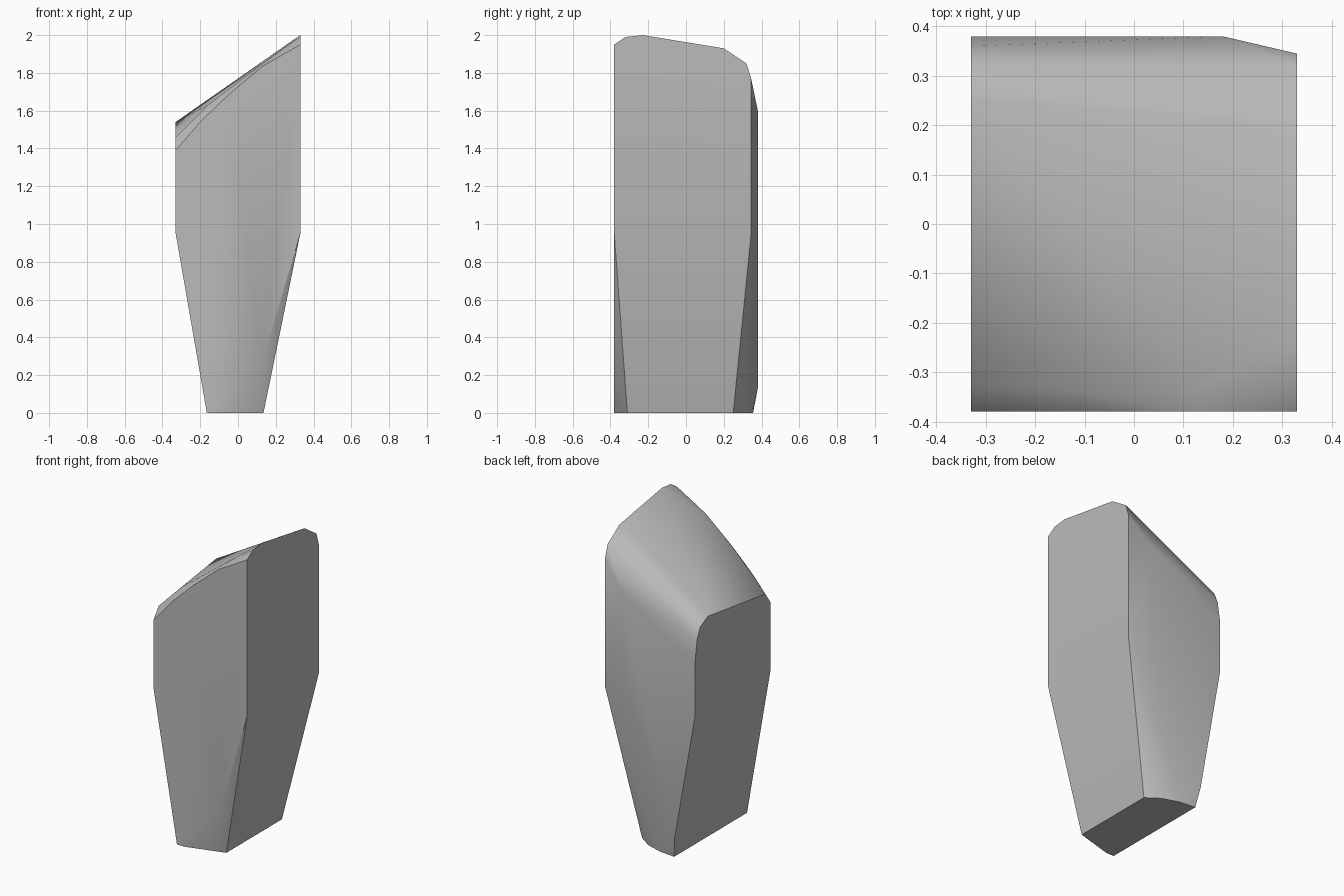
import bpy
import bmesh
import math

# Remove the default object only
default_cube = bpy.data.objects.get("Cube")
if default_cube:
    bpy.data.objects.remove(default_cube, do_unlink=True)


def make_material(name, colour):
    material = bpy.data.materials.new(name)
    material.use_nodes = True
    material.diffuse_color = colour
    shader = material.node_tree.nodes["Principled BSDF"]
    shader.inputs["Base Color"].default_value = colour
    return material


def section_at_x(x, profile):
    """Points of a profile (y, z) standing in the plane of constant x."""
    return [(x, y, z) for y, z in profile]


def section_at_y(y, profile):
    """Points of a profile (x, z) standing in the plane of constant y."""
    return [(x, y, z) for x, z in profile]


def build_convex(name, points, material):
    """Wrap a convex faceted body round the given corner points."""
    mesh = bpy.data.meshes.new(name)
    bm = bmesh.new()
    for point in points:
        bm.verts.new(point)
    hull = bmesh.ops.convex_hull(bm, input=bm.verts)
    leftover = {item for item in hull["geom_interior"] + hull["geom_unused"]
                if isinstance(item, bmesh.types.BMVert) and item.is_valid}
    bmesh.ops.delete(bm, geom=list(leftover), context="VERTS")
    bmesh.ops.dissolve_limit(bm, angle_limit=math.radians(0.5),
                             verts=bm.verts, edges=bm.edges)
    bmesh.ops.recalc_face_normals(bm, faces=bm.faces)
    bm.to_mesh(mesh)
    bm.free()
    body = bpy.data.objects.new(name, mesh)
    bpy.context.collection.objects.link(body)
    mesh.materials.append(material)
    return body


HALF_WIDTH = 0.33
HALF_DEPTH = 0.38
SHOULDER = 0.95

corners = []

# Tall left side, with a rounded top
corners += section_at_x(HALF_WIDTH, [
    (-HALF_DEPTH, SHOULDER), (-HALF_DEPTH, 1.95), (-0.32, 1.99), (-0.23, 2),
    (0.2, 1.93), (0.32, 1.85), (0.345, 1.77), (0.345, SHOULDER)])

# Short right side, with a rounded back corner
corners += section_at_x(-HALF_WIDTH, [
    (-HALF_DEPTH, SHOULDER), (-HALF_DEPTH, 1.39), (-0.33, 1.46), (0.25, 1.54),
    (0.33, 1.5), (0.36, 1.43), (HALF_DEPTH, 1.3), (HALF_DEPTH, SHOULDER)])

# Flat front, with a chipped lower corner
corners += section_at_y(-HALF_DEPTH, [
    (-0.2, 1.54), (-0.05, 1.685), (0.13, 1.835),
    (0.135, 0.29), (-0.11, 0), (-0.165, 0)])

# Narrow ridge behind the front top edge
corners += section_at_y(-0.335, [(-0.16, 1.63), (0.13, 1.85)])

# Flat panel of the back
corners += section_at_y(HALF_DEPTH, [
    (0.18, 1.6), (0.14, 0.85), (0, 0.6), (-0.185, 0.13)])

# Rounded corners of the foot
foot = [(0.135, -0.31), (0.135, 0.25), (0.05, 0.31), (-0.06, 0.345),
        (-0.165, 0.355)]
corners += [(x, y, 0) for x, y in foot]

grey = make_material("stone grey", (0.5, 0.5, 0.5, 1))
stone = build_convex("standing_stone", corners, grey)

# Smooth the gentle facets and keep the hard edges
bpy.ops.object.select_all(action="DESELECT")
stone.select_set(True)
bpy.context.view_layer.objects.active = stone
bpy.ops.object.shade_smooth_by_angle(angle=math.radians(35))
